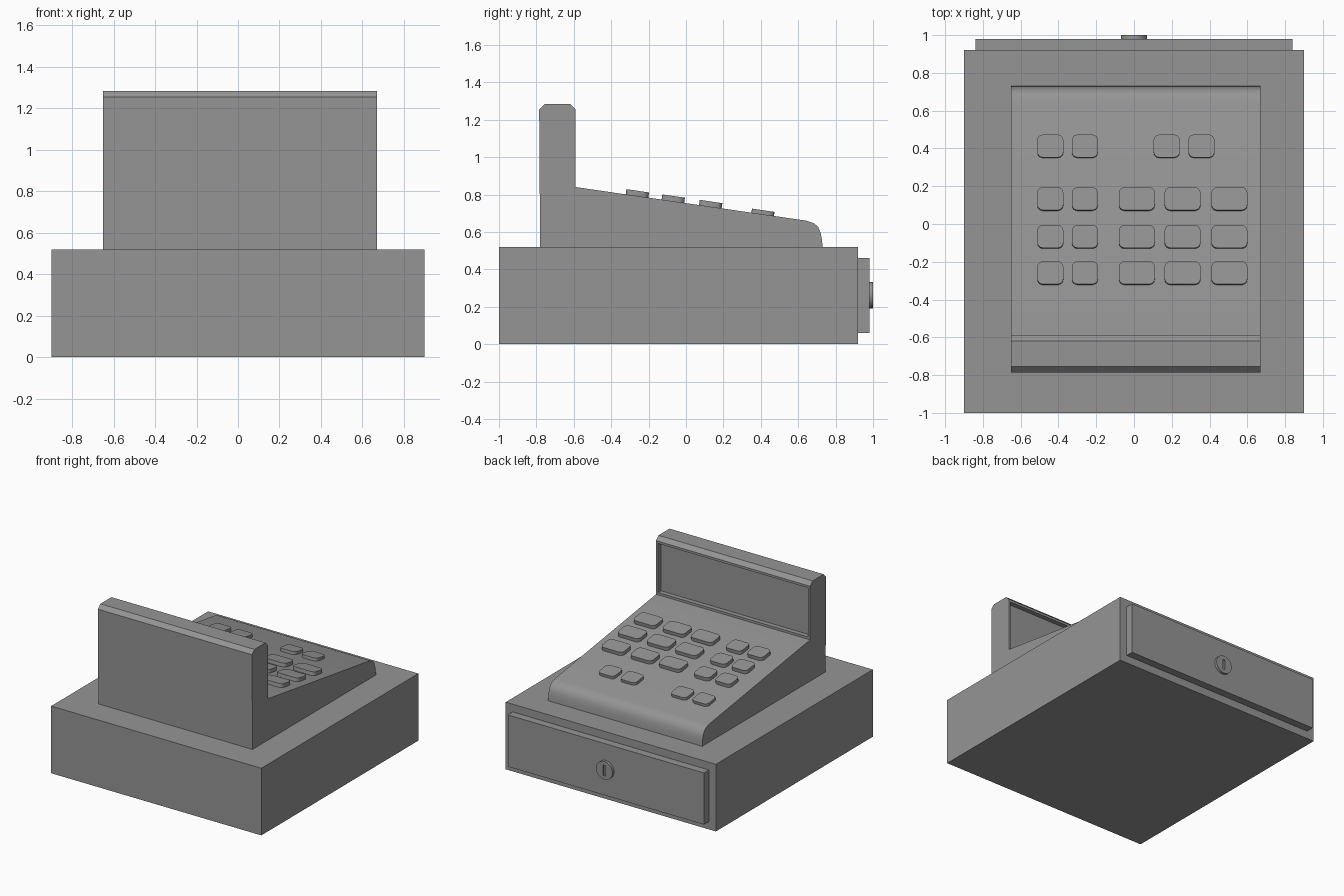
import bpy, bmesh, math
from mathutils import Matrix, Vector

if "Cube" in bpy.data.objects:
    bpy.data.objects.remove(bpy.data.objects["Cube"], do_unlink=True)

grey = bpy.data.materials.new("plain_grey")
grey.use_nodes = True
grey.diffuse_color = (0.3, 0.3, 0.3, 1)
grey.node_tree.nodes["Principled BSDF"].inputs["Base Color"].default_value = (0.3, 0.3, 0.3, 1)


def finish(bm, name, smooth=None):
    bmesh.ops.recalc_face_normals(bm, faces=bm.faces)
    mesh = bpy.data.meshes.new(name)
    bm.to_mesh(mesh)
    bm.free()
    mesh.materials.append(grey)
    obj = bpy.data.objects.new(name, mesh)
    bpy.context.collection.objects.link(obj)
    if smooth:
        bpy.ops.object.select_all(action="DESELECT")
        obj.select_set(True)
        bpy.context.view_layer.objects.active = obj
        bpy.ops.object.shade_smooth_by_angle(angle=math.radians(smooth))
    return obj


def prism(points, direction):
    bm = bmesh.new()
    face = bm.faces.new([bm.verts.new(p) for p in points])
    out = bmesh.ops.extrude_face_region(bm, geom=[face])["geom"]
    bmesh.ops.translate(bm, vec=direction, verts=[v for v in out if isinstance(v, bmesh.types.BMVert)])
    bmesh.ops.recalc_face_normals(bm, faces=bm.faces)
    return bm


def box(name, x0, x1, y0, y1, z0, z1):
    bm = prism([(x0, y0, z0), (x1, y0, z0), (x1, y1, z0), (x0, y1, z0)], (0, 0, z1 - z0))
    return finish(bm, name)


# Cash drawer housing and drawer front
box("drawer_housing", -0.9, 0.9, -1, 0.92, 0, 0.52)
box("drawer_front", -0.84, 0.84, 0.92, 0.98, 0.06, 0.46)

# Sloped body with upright display, extruded from its side profile
profile = [(-0.78, 0.52), (-0.785, 1.255), (-0.755, 1.285), (-0.62, 1.285),
           (-0.59, 1.255), (-0.59, 0.84), (0.645, 0.66), (0.68, 0.648),
           (0.705, 0.63), (0.72, 0.595), (0.727, 0.56), (0.73, 0.52)]
bm = prism([(-0.65, y, z) for y, z in profile], (1.32, 0, 0))

# Display window sunk into the face that looks over the keys
screen = [f for f in bm.faces if f.normal.y > 0.99 and f.calc_center_median().z > 1]
bmesh.ops.inset_individual(bm, faces=screen, thickness=0.025)
bmesh.ops.inset_individual(bm, faces=screen, thickness=0.001, depth=-0.035)
finish(bm, "register_body", 42)

# Rounded keys lying on the slope
SLOPE = math.atan2(-0.18, 1.235)


def key(name, x, y, width, height):
    depth, r = 0.122, 0.03
    pts = []
    for corner, (sx, sy) in enumerate([(1, 1), (-1, 1), (-1, -1), (1, -1)]):
        for step in range(5):
            a = math.pi / 2 * (corner + step / 4)
            pts.append((sx * (width / 2 - r) + r * math.cos(a),
                        sy * (depth / 2 - r) + r * math.sin(a), -0.01))
    bm = prism(pts, (0, 0, 0.01 + height))
    z = 0.84 + (y + 0.59) * math.tan(SLOPE)
    bm.transform(Matrix.Translation((x, y, z)) @ Matrix.Rotation(SLOPE, 4, "X"))
    finish(bm, name, 40)


small, large = 0.138, 0.19
for row, y in enumerate((-0.262, -0.07, 0.13)):
    for col, x in enumerate((-0.443, -0.26)):
        key(f"function_key_{row}_{col}", x, y, small, 0.028)
    for col, x in enumerate((0.015, 0.257, 0.505)):
        key(f"number_key_{row}_{col}", x, y, large, 0.028)
for col, x in enumerate((-0.443, -0.26, 0.173, 0.357)):
    key(f"lower_key_{col}", x, 0.41, small, 0.022)

# Drawer lock with a cut key slot
ring = [(0.07 * math.cos(i * math.tau / 32), 0.97, 0.262 + 0.07 * math.sin(i * math.tau / 32))
        for i in range(32)]
lock = finish(prism(ring, Vector((0, 0.03, 0))), "drawer_lock", 30)
slot = box("slot_cutter", -0.009, 0.009, 0.988, 1.05, 0.222, 0.302)
slot.hide_render = True
slot.hide_viewport = True
cut = lock.modifiers.new("key_slot", "BOOLEAN")
cut.operation = "DIFFERENCE"
cut.solver = "EXACT"
cut.object = slot
